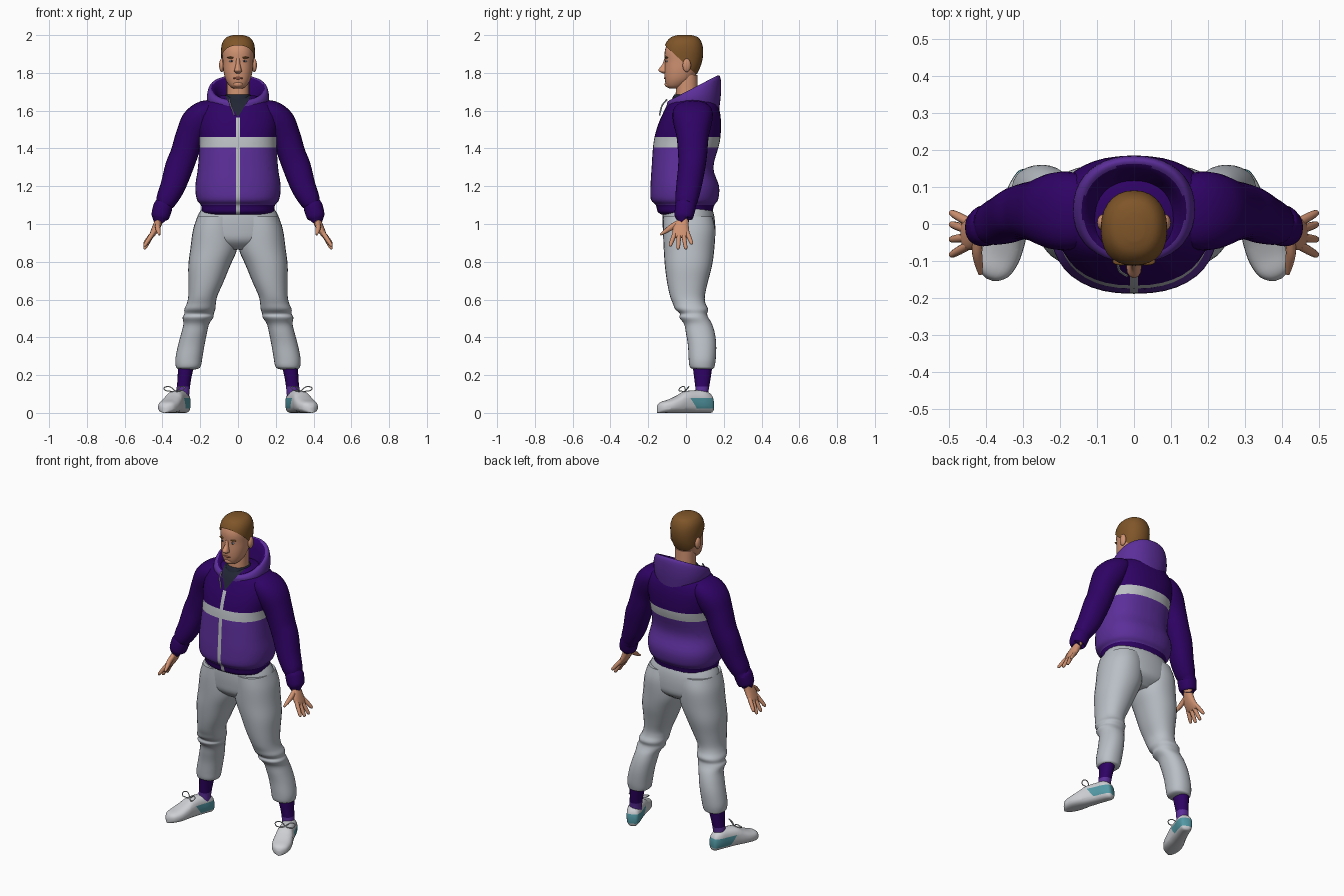
import bpy, bmesh, math
from mathutils import Vector, Matrix

cube = bpy.data.objects.get("Cube")
if cube:
    bpy.data.objects.remove(cube, do_unlink=True)


def material(name, r, g, b):
    m = bpy.data.materials.new(name)
    m.use_nodes = True
    col = [(c / 255) ** 2.2 for c in (r, g, b)] + [1]
    m.diffuse_color = col
    m.node_tree.nodes["Principled BSDF"].inputs["Base Color"].default_value = col
    return m


DARK = material("dark purple", 50, 10, 100)
MID = material("mid purple", 92, 50, 152)
LIGHT = material("light grey", 186, 190, 194)
PANTS = material("pants grey", 184, 190, 197)
SKIN = material("skin", 207, 145, 113)
HAIR = material("hair brown", 126, 86, 45)
SHIRT = material("charcoal", 38, 42, 55)
TEAL = material("teal", 84, 152, 164)
WHITE = material("shoe white", 204, 206, 210)
LIP = material("lip brown", 165, 100, 80)

V_POINT, V_SLOPE = 1.565, 0.6      # bottom and spread of the open collar


def smooth_rings(rings, n):
    """Catmull-Rom interpolation between cross-sections."""
    vs = [Vector(r) for r in rings]
    out = []
    for i in range(len(vs) - 1):
        a, b, c, d = vs[max(i - 1, 0)], vs[i], vs[i + 1], vs[min(i + 2, len(vs) - 1)]
        for k in range(n):
            t = k / n
            out.append(0.5 * (2 * b + (c - a) * t + (2 * a - 5 * b + 4 * c - d) * t * t
                              + (3 * b - a - 3 * c + d) * t ** 3))
    return out + [vs[-1]]


def loft(rings, sides=28, n=4, axis=None, ref=(0, 1, 0), power=2.2):
    """Rings are x, y, z, half width, half depth, slope. A fixed axis keeps them parallel."""
    bm = bmesh.new()
    rs = smooth_rings(rings, n)
    loops = []
    for i, r in enumerate(rs):
        p, q = rs[max(i - 1, 0)], rs[min(i + 1, len(rs) - 1)]
        t = Vector(axis) if axis else (Vector(q[:3]) - Vector(p[:3])).normalized()
        v = Vector(ref) - t * t.dot(Vector(ref))
        v.normalize()
        u = v.cross(t)
        loop = []
        for k in range(sides):
            a = 2 * math.pi * k / sides
            c, s = math.cos(a), math.sin(a)
            co = Vector(r[:3]) + u * math.copysign(abs(c) ** (2 / power), c) * max(r[3], .001) \
                + v * math.copysign(abs(s) ** (2 / power), s) * max(r[4], .001)
            co.z += r[5] * co.y
            loop.append(bm.verts.new(co))
        loops.append(loop)
    for a, b in zip(loops, loops[1:]):
        for k in range(sides):
            j = (k + 1) % sides
            bm.faces.new((a[k], a[j], b[j], b[k]))
    bm.faces.new(loops[0])
    bm.faces.new(loops[-1])
    bmesh.ops.recalc_face_normals(bm, faces=bm.faces)
    return bm


def flat(*rows):
    """Level rings from z, centre x, half width, front y, back y."""
    return [(cx, (f + b) / 2, z, rx, (b - f) / 2, 0) for z, cx, rx, f, b in rows]


def cut(bm, co, no, clear=False):
    geom = bm.verts[:] + bm.edges[:] + bm.faces[:]
    bmesh.ops.bisect_plane(bm, geom=geom, dist=1e-5, plane_co=co, plane_no=no, clear_inner=clear)


def cut_collar(bm):
    for s in (-1, 1):
        cut(bm, (0, 0, V_POINT), (s, 0, -V_SLOPE))


def in_collar(c):
    return c.y < 0 and abs(c.x) < V_SLOPE * (c.z - V_POINT)


def finish(name, bm, mats, rule=None, mirror=False):
    if rule:
        for f in bm.faces:
            f.material_index = rule(f.calc_center_median())
    me = bpy.data.meshes.new(name)
    bm.to_mesh(me)
    bm.free()
    ob = bpy.data.objects.new(name, me)
    bpy.context.collection.objects.link(ob)
    for m in mats:
        me.materials.append(m)
    bpy.ops.object.select_all(action='DESELECT')
    ob.select_set(True)
    bpy.context.view_layer.objects.active = ob
    bpy.ops.object.shade_smooth_by_angle(angle=math.radians(50))
    if mirror:
        ob.modifiers.new("Mirror", 'MIRROR').use_clip = False
    return ob


def ball(name, loc, size, mat, mirror=True):
    bm = bmesh.new()
    bmesh.ops.create_uvsphere(bm, u_segments=16, v_segments=10, radius=1,
                              matrix=Matrix.Translation(loc) @ Matrix.Diagonal((*size, 1)))
    return finish(name, bm, [mat], mirror=mirror)


def cord(name, pts, r, mat, mirror=True):
    rings = [(*p, r, r, 0) for p in pts]
    return finish(name, loft(rings, sides=6, n=5, ref=(.3, .2, 1)), [mat], mirror=mirror)


UP = (0, 0, 1)

# Jacket body: dark yoke, pale chest band, lighter lower half, dark hem, zip
bm = loft(flat((1.05, 0, .17, -.13, .13), (1.065, 0, .19, -.15, .14), (1.1, 0, .196, -.16, .15),
               (1.13, 0, .218, -.186, .17), (1.2, 0, .226, -.188, .175), (1.3, 0, .212, -.182, .145),
               (1.43, 0, .205, -.172, .178), (1.52, 0, .215, -.15, .185), (1.59, 0, .21, -.12, .18),
               (1.645, 0, .17, -.09, .16), (1.68, 0, .09, -.05, .11)), 40, axis=UP, power=2.35)
for z in (1.1, 1.405, 1.46, V_POINT):
    cut(bm, (0, 0, z), UP)
for x in (-.011, .011):
    cut(bm, (x, 0, 0), (1, 0, 0))
cut_collar(bm)


def jacket_rule(c):
    if in_collar(c):
        return 3
    if abs(c.x) < .011 and c.y < -.05 and c.z < V_POINT:
        return 2
    if 1.405 < c.z < 1.46:
        return 2
    return 1 if 1.1 < c.z < 1.41 else 0


finish("jacket_body", bm, [DARK, MID, LIGHT, SHIRT], jacket_rule)

# Hood folded down behind the neck, dark lining inside
bm = loft([(0, .035, 1.6, .15, .14, 0), (0, .04, 1.655, .165, .145, .2), (0, .04, 1.69, .158, .143, .45),
           (0, .035, 1.7, .142, .128, .52), (0, .03, 1.685, .118, .105, .42),
           (0, .025, 1.62, .08, .078, 0)], 40, axis=UP)
cut_collar(bm)
bmesh.ops.delete(bm, geom=[f for f in bm.faces if in_collar(f.calc_center_median())], context='FACES')
hood_rim = Vector((0, .035, 0))


def hood_rule(c):
    r = math.hypot(c.x / .142, (c.y - .035) / .128)
    return 0 if r > .99 else 1


finish("hood", bm, [MID, DARK], hood_rule)
cord("hood_drawstring", [(-.045, -.1, 1.66), (-.04, -.125, 1.63), (-.028, -.135, 1.6), (-.02, -.14, 1.575)],
     .004, LIGHT, False)

# Sleeves with gathered cuffs
finish("sleeves", loft([(.08, .03, 1.6, .05, .08, 0), (.17, .035, 1.59, .066, .105, 0),
                        (.215, .035, 1.54, .085, .103, 0), (.255, .035, 1.46, .077, .085, 0),
                        (.285, .035, 1.37, .073, .077, 0), (.312, .03, 1.3, .074, .072, 0),
                        (.345, .015, 1.2, .066, .067, 0), (.378, .003, 1.13, .056, .06, 0),
                        (.393, 0, 1.1, .046, .053, 0), (.398, -.003, 1.09, .051, .055, 0),
                        (.413, -.012, 1.035, .046, .048, 0), (.414, -.012, 1.03, .025, .03, 0)]),
       [DARK], mirror=True)

# Hands: palm, four fingers and a thumb
finish("palms", loft([(.405, -.012, 1.06, .024, .03, 0), (.417, -.015, 1.02, .022, .03, 0),
                      (.437, -.026, .975, .02, .043, 0), (.456, -.026, .94, .014, .044, 0),
                      (.461, -.026, .928, .008, .036, 0)], 18), [SKIN], mirror=True)
fingers = [("index", -.058, -.085, .882), ("middle", -.036, -.042, .866),
           ("ring", -.015, .0, .866), ("little", .006, .032, .893)]
for label, y0, y1, z1 in fingers:
    tip = Vector((.497, y1, z1))
    base = Vector((.449, y0, .955))
    rings = [(*base.lerp(tip, t), r, r, 0) for t, r in ((0, .012), (.5, .0115), (.9, .009), (1, .004))]
    finish(label + "_fingers", loft(rings, 10), [SKIN], mirror=True)
finish("thumbs", loft([(.422, -.03, 1.01, .014, .016, 0), (.425, -.075, .985, .014, .016, 0),
                       (.42, -.11, .96, .011, .011, 0), (.416, -.136, .943, .005, .005, 0)], 10),
       [SKIN], mirror=True)

# Trousers: seat and legs with folds at the knee and gathered ankles
finish("trouser_seat", loft(flat((1.09, 0, .185, -.12, .135), (1.04, 0, .215, -.125, .15),
                                 (.97, 0, .228, -.122, .155), (.91, 0, .2, -.11, .145),
                                 (.865, 0, .1, -.06, .09)), axis=UP), [PANTS])
finish("trouser_legs", loft(flat((1.04, .11, .105, -.12, .14), (.97, .12, .118, -.122, .155),
                                 (.87, .128, .124, -.118, .15), (.78, .152, .111, -.112, .138),
                                 (.69, .17, .092, -.1, .115), (.62, .186, .077, -.085, .1),
                                 (.58, .194, .077, -.07, .103), (.55, .202, .082, -.058, .117),
                                 (.525, .206, .078, -.032, .112), (.505, .212, .081, -.035, .118),
                                 (.47, .221, .068, -.01, .138), (.42, .233, .068, 0, .153),
                                 (.36, .247, .07, .01, .16), (.29, .26, .071, .014, .158),
                                 (.25, .263, .067, .018, .152), (.235, .265, .057, .03, .145),
                                 (.228, .267, .03, .06, .12)), axis=UP),
       [PANTS], mirror=True)

# Socks, paler below
bm = loft(flat((.06, .295, .034, .045, .115), (.12, .291, .035, .05, .12), (.18, .284, .036, .044, .13),
               (.25, .275, .043, .035, .14)), 20, axis=UP)
cut(bm, (0, 0, .14), UP)
finish("socks", bm, [DARK, MID], lambda c: int(c.z < .14), mirror=True)

# Shoes: turned outward, flat soles, teal heel panel
stations = [(0, .02, .025), (.012, .034, .048), (.05, .043, .06), (.1, .045, .06), (.16, .05, .057),
            (.2, .055, .046), (.245, .056, .036), (.285, .046, .03), (.305, .028, .024), (.314, .01, .015)]
bm = loft([(0, -d, h + (.012 if d < .01 else 0), h, w, 0) for d, w, h in stations],
          24, axis=(0, -1, 0), ref=(1, 0, 0), power=2.6)
for z in (.022, .078):
    cut(bm, (0, 0, z), UP)
cut(bm, (0, -.125, .05), (0, 1, .7))
shoe_rule = lambda c: int(.022 < c.z < .078 and c.y + .7 * (c.z - .05) > -.125)
for f in bm.faces:
    f.material_index = shoe_rule(f.calc_center_median())
place = Matrix.Translation((.278, .142, 0)) @ Matrix.Rotation(math.radians(21), 4, 'Z')
bm.transform(place)
finish("shoes", bm, [WHITE, TEAL], mirror=True)
for side in (-1, 1):
    pts = [(0, -.155, .115), (side * .03, -.15, .138), (side * .058, -.16, .135),
           (side * .045, -.175, .118), (0, -.157, .113)]
    cord("lace_loops_" + ("inner" if side < 0 else "outer"), [place @ Vector(p) for p in pts], .0028, LIGHT)

# Neck and shirt collar
finish("neck", loft(flat((1.58, 0, .065, -.06, .075), (1.68, 0, .06, -.055, .065),
                         (1.79, 0, .06, -.05, .06)), axis=UP), [SKIN])
finish("shirt_collar", loft(flat((1.58, 0, .085, -.09, .08), (1.65, 0, .074, -.078, .077),
                                 (1.685, 0, .066, -.062, .072), (1.68, 0, .05, -.05, .06)), axis=UP), [SHIRT])

# Head, and a cap of hair cut along a sloping hairline
head = [(1.718, 0, .026, -.09, -.03), (1.732, 0, .046, -.104, -.005), (1.765, 0, .066, -.112, .035),
        (1.81, 0, .077, -.114, .062), (1.86, 0, .081, -.112, .078), (1.91, 0, .083, -.113, .082),
        (1.95, 0, .076, -.1, .074), (1.978, 0, .055, -.075, .055), (1.99, 0, .02, -.04, .02)]
finish("head", loft(flat(*head), axis=UP), [SKIN])
bm = loft(flat(*[(z + .01, cx, rx + .007, f - .005, b + .009) for z, cx, rx, f, b in head]), axis=UP)
cut(bm, (0, -.1, 1.935), (0, .93, 1), True)
cut(bm, (0, 0, 1.79), UP, True)
finish("hair", bm, [HAIR])

# Face
finish("nose", loft(flat((1.875, 0, .01, -.115, -.09), (1.845, 0, .012, -.126, -.09),
                         (1.82, 0, .018, -.145, -.09), (1.808, 0, .02, -.143, -.09),
                         (1.798, 0, .012, -.125, -.09)), 14, axis=UP), [SKIN])
ball("ears", (.086, .004, 1.84), (.014, .022, .036), SKIN)
ball("eyes", (.033, -.1, 1.862), (.014, .009, .006), LIGHT)
ball("pupils", (.033, -.106, 1.862), (.005, .005, .005), SHIRT)
ball("brows", (.035, -.102, 1.881), (.023, .01, .005), HAIR)
ball("lips", (0, -.106, 1.772), (.027, .011, .007), LIP, False)
ball("chin", (0, -.093, 1.74), (.028, .02, .018), SKIN, False)
